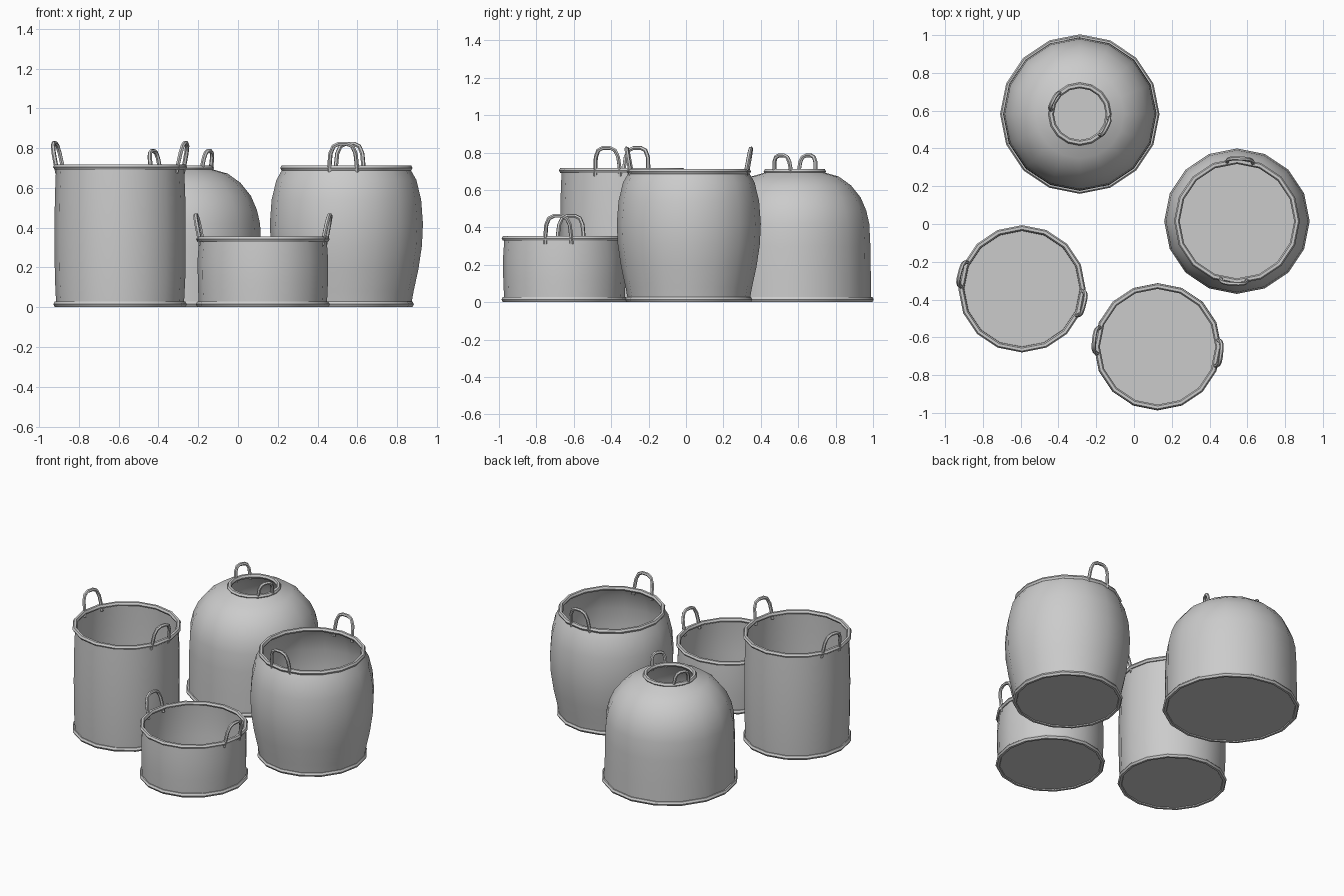
import bpy, bmesh
from math import sin, cos, pi, radians

if "Cube" in bpy.data.objects:
    bpy.data.objects.remove(bpy.data.objects["Cube"])

SIDES = 16


def lathe(name, profile, loc, phase, closed=False, floor=False):
    """Revolve (radius, z) points around z; closed profiles give ring tubes."""
    bm = bmesh.new()
    rings = []
    for r, z in profile:
        rings.append([bm.verts.new((r * cos(phase + 2 * pi * i / SIDES),
                                    r * sin(phase + 2 * pi * i / SIDES), z))
                      for i in range(SIDES)])
    pairs = list(zip(rings, rings[1:]))
    if closed:
        pairs.append((rings[-1], rings[0]))
    for a, b in pairs:
        for i in range(SIDES):
            j = (i + 1) % SIDES
            bm.faces.new((a[i], a[j], b[j], b[i]))
    if floor:
        bm.faces.new(rings[0][::-1])
    if closed:
        bmesh.ops.recalc_face_normals(bm, faces=bm.faces)
    me = bpy.data.meshes.new(name)
    bm.to_mesh(me)
    bm.free()
    ob = bpy.data.objects.new(name, me)
    bpy.context.collection.objects.link(ob)
    ob.location = (loc[0], loc[1], 0)
    smooth(ob)
    return ob


def smooth(ob):
    bpy.ops.object.select_all(action='DESELECT')
    ob.select_set(True)
    bpy.context.view_layer.objects.active = ob
    bpy.ops.object.shade_smooth_by_angle(angle=radians(50))


def ring(name, r, z, loc, phase, t=0.015):
    prof = [(r + t * cos(2 * pi * k / 6), z + t * sin(2 * pi * k / 6)) for k in range(6)]
    lathe(name, prof, loc, phase, closed=True)


def handle(name, loc, r, z, angle, w, h, lean):
    """Arched tube standing on the rim, leaning slightly outwards."""
    shape = [(-1, -.25), (-.97, .2), (-.9, .6), (-.68, .89), (-.3, 1),
             (.3, 1), (.68, .89), (.9, .6), (.97, .2), (1, -.25)]
    cu = bpy.data.curves.new(name, 'CURVE')
    cu.dimensions = '3D'
    cu.bevel_depth = 0.011
    cu.bevel_resolution = 1
    cu.use_fill_caps = True
    sp = cu.splines.new('POLY')
    sp.points.add(len(shape) - 1)
    for p, (u, v) in zip(sp.points, shape):
        d, s = r + lean * v, u * w
        p.co = (d * cos(angle) - s * sin(angle), d * sin(angle) + s * cos(angle), z + h * v, 1)
    ob = bpy.data.objects.new(name, cu)
    bpy.context.collection.objects.link(ob)
    ob.location = (loc[0], loc[1], 0)
    bpy.ops.object.select_all(action='DESELECT')
    ob.select_set(True)
    bpy.context.view_layer.objects.active = ob
    bpy.ops.object.convert(target='MESH')
    smooth(bpy.context.view_layer.objects.active)


def basket(name, loc, profile, angle, w, h, lean=0.025, phase=0.0):
    (r0, z0), (r1, z1) = profile[0], profile[-1]
    lathe(name + "_body", profile, loc, phase, floor=True)
    ring(name + "_base_ring", r0, 0.015, loc, phase)
    ring(name + "_rim", r1, z1, loc, phase)
    for side, a in (("a", angle), ("b", angle + 180)):
        handle(name + "_handle_" + side, loc, r1 - 0.008, z1, radians(a), w, h, lean)


# domed basket with narrow neck
basket("domed_basket", (-0.287, 0.582),
       [(.407, .008), (.406, .15), (.404, .30), (.398, .42), (.382, .49), (.352, .56),
        (.30, .625), (.235, .672), (.165, .692), (.152, .70)],
       153, 0.05, 0.085, 0.015)
# barrel basket
basket("barrel_basket", (0.545, 0.015),
       [(.325, .008), (.338, .08), (.362, .19), (.380, .31), (.385, .42),
        (.376, .54), (.352, .64), (.318, .70)],
       87, 0.07, 0.122, 0.022)
# tall straight basket
basket("tall_basket", (-0.593, -0.343),
       [(.321, .008), (.328, .15), (.330, .36), (.328, .55), (.322, .705)],
       166, 0.068, 0.12)
# short straight basket
basket("short_basket", (0.125, -0.65),
       [(.322, .008), (.327, .12), (.328, .24), (.321, .342)],
       174, 0.07, 0.12)
